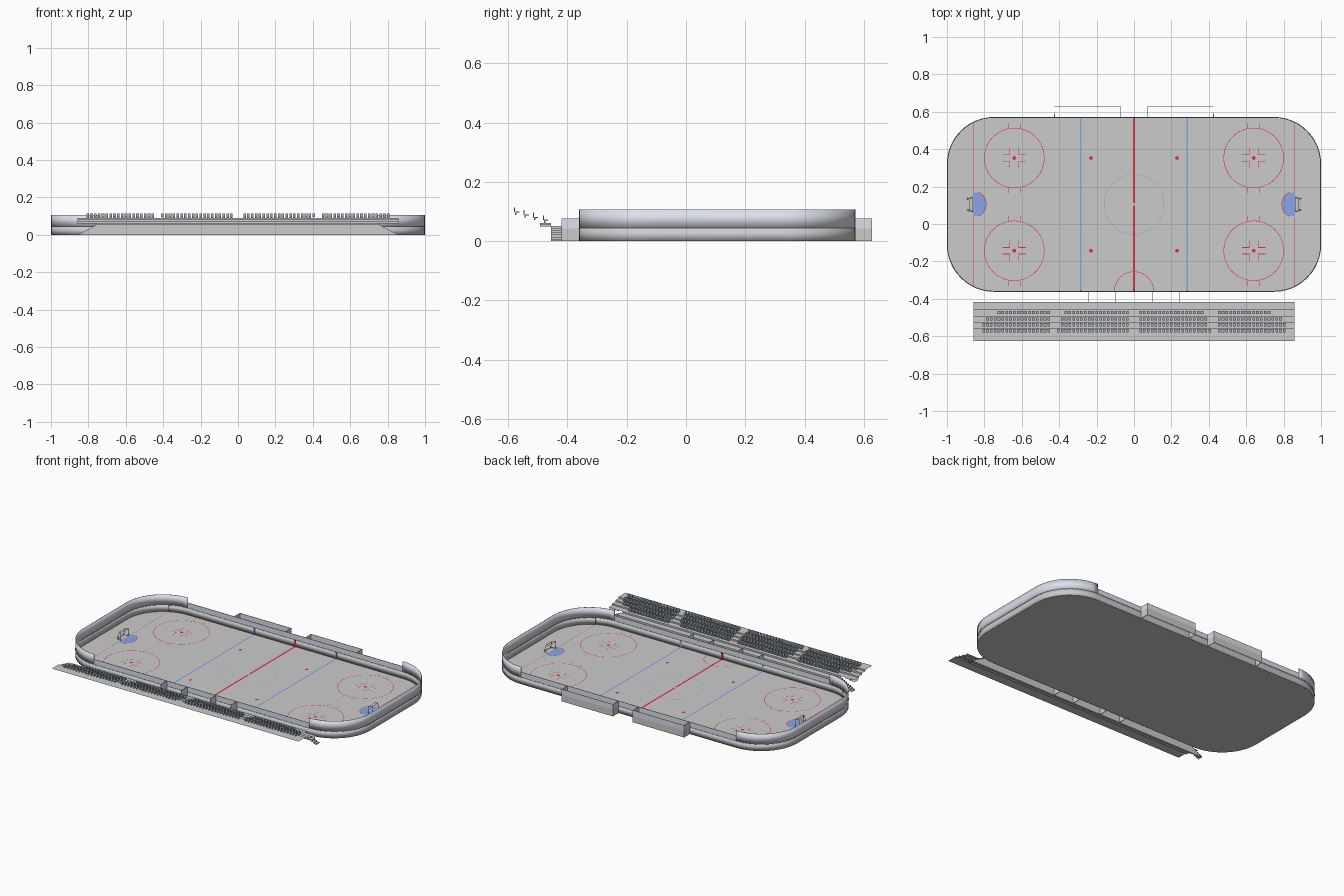
import bpy, bmesh, math
from mathutils import Vector

if "Cube" in bpy.data.objects:
    bpy.data.objects.remove(bpy.data.objects["Cube"])

CY = 0.105            # rink centre in y
HX, HY, R = 0.998, 0.465, 0.25
RAIL, LOW, HIGH = 0.043, 0.076, 0.107


def mat(name, c):
    m = bpy.data.materials.new(name)
    m.diffuse_color = (*c, 1)
    m.use_nodes = True
    m.node_tree.nodes["Principled BSDF"].inputs["Base Color"].default_value = m.diffuse_color
    return m


RED = mat("red_paint", (0.8, 0.03, 0.05))
BLUE = mat("blue_paint", (0.25, 0.38, 0.8))
GLASS = mat("pale_glass", (0.72, 0.75, 0.83))
SEAT = mat("seat_blue_grey", (0.38, 0.47, 0.56))
WHITE = mat("white_paint", (0.95, 0.95, 0.95))


def obj(name, bm, m=None):
    me = bpy.data.meshes.new(name)
    bm.to_mesh(me)
    bm.free()
    ob = bpy.data.objects.new(name, me)
    bpy.context.collection.objects.link(ob)
    if m:
        me.materials.append(m)
    return ob


def strip(name, pts, vec, m=None, thick=0, closed=False, smooth=False):
    """Sheet swept from a path along a vector."""
    bm = bmesh.new()
    a = [bm.verts.new(p) for p in pts]
    b = [bm.verts.new(Vector(p) + Vector(vec)) for p in pts]
    n = len(pts)
    for i in range(n if closed else n - 1):
        j = (i + 1) % n
        f = bm.faces.new((a[i], a[j], b[j], b[i]))
        f.smooth = smooth
    ob = obj(name, bm, m)
    if thick:
        s = ob.modifiers.new("Solidify", 'SOLIDIFY')
        s.thickness, s.offset = thick, 0
    return ob


def poly(name, pts, m=None):
    bm = bmesh.new()
    bm.faces.new([bm.verts.new(p) for p in pts])
    return obj(name, bm, m)


def add_box(bm, c, s):
    r = bmesh.ops.create_cube(bm, size=1)
    for v in r["verts"]:
        v.co = Vector((v.co[i] * s[i] + c[i] for i in range(3)))


def box(name, c, s, m=None):
    bm = bmesh.new()
    add_box(bm, c, s)
    return obj(name, bm, m)


def arc(cx, cy, r, a0, a1, n, z=0):
    return [(cx + r * math.cos(math.radians(a0 + (a1 - a0) * i / n)),
             cy + r * math.sin(math.radians(a0 + (a1 - a0) * i / n)), z) for i in range(n + 1)]


def ring(name, cx, cy, r, m, a0=0, a1=360, w=0.003, z=0.001):
    bm = bmesh.new()
    rows = [[bm.verts.new(p) for p in arc(cx, cy, q, a0, a1, 48, z)] for q in (r - w / 2, r + w / 2)]
    for i in range(48):
        bm.faces.new((rows[0][i], rows[1][i], rows[1][i + 1], rows[0][i + 1]))
    return obj(name, bm, m)


def rect(bm, x0, x1, y0, y1, z=0.001):
    bm.faces.new([bm.verts.new(p) for p in ((x0, y0, z), (x1, y0, z), (x1, y1, z), (x0, y1, z))])


# Ice, boards, rail and glass around the rounded rink
kx, y0, y1 = HX - R, CY - HY, CY + HY
right_end = arc(kx, y0 + R, R, -90, 0, 12) + arc(kx, y1 - R, R, 0, 90, 12)
left_end = [(-x, 2 * CY - y, z) for x, y, z in right_end]
outline = right_end + left_end
at = lambda pts, z: [(p[0], p[1], z) for p in pts]
poly("ice", outline)
strip("boards", outline, (0, 0, RAIL), None, 0.003, True, True)
strip("board_rail", at(outline, RAIL - 0.001), (0, 0, 0.002), BLUE, 0.005, True, True)
for end in (right_end, left_end):
    strip("end_glass", at(end, RAIL), (0, 0, HIGH - RAIL), GLASS, 0.003, smooth=True)
for y in (y0, y1):
    strip("side_glass", [(-kx, y, RAIL), (kx, y, RAIL)], (0, 0, LOW - RAIL), GLASS, 0.003)


# Penalty boxes at the back, bench dividers at the front
def partition(name, pts):
    strip(name + "_boards", at(pts, 0), (0, 0, RAIL), None, 0.003)
    strip(name + "_glass", at(pts, RAIL), (0, 0, LOW - RAIL), GLASS, 0.003)


for s in (-1, 1):
    partition("penalty_box", [(s * 0.07, y1), (s * 0.07, 0.627), (s * 0.425, 0.627), (s * 0.425, y1)])
    for x in (0.1, 0.243):
        partition("bench_divider", [(s * x, y0), (s * x, -0.42)])

# Painted lines across the ice and up the boards
def cross_line(name, x, w, m):
    half = HY
    if abs(x) > kx:
        half = HY - R + math.sqrt(R * R - (abs(x) - kx) ** 2)
    half -= 0.003
    bm = bmesh.new()
    rect(bm, x - w / 2, x + w / 2, CY - half, CY + half)
    for s in (-1, 1):
        add_box(bm, (x, CY + s * half, RAIL / 2), (w, 0.002, RAIL - 0.002))
    obj(name, bm, m)


cross_line("centre_line", 0, 0.011, RED)
for s in (-1, 1):
    cross_line("blue_line", s * 0.285, 0.009, BLUE)
    cross_line("goal_line", s * 0.86, 0.002, RED)
ring("centre_circle", 0, CY, 0.16, BLUE, w=0.002)
poly("centre_dot", arc(0, CY, 0.008, 0, 345, 23, 0.0015), WHITE)
ring("referee_crease", 0, y0, 0.105, RED, 0, 180)

# Face-off spots, circles and hash marks
for sx in (-1, 1):
    for sy in (-1, 1):
        fy = CY + sy * 0.248
        poly("neutral_spot", arc(sx * 0.23, fy, 0.01, 0, 345, 23, 0.001), RED)
        fx = sx * 0.64
        poly("faceoff_spot", arc(fx, fy, 0.01, 0, 345, 23, 0.001), RED)
        ring("faceoff_circle", fx, fy, 0.16, RED)
        bm = bmesh.new()
        for a in (-1, 1):
            for b in (-1, 1):
                for u0, u1, v0, v1 in ((0.022, 0.062, 0.016, 0.019), (0.022, 0.025, 0.019, 0.055),
                                       (0.03, 0.033, 0.161, 0.188)):
                    xs = sorted((fx + a * u0, fx + a * u1))
                    ys = sorted((fy + b * v0, fy + b * v1))
                    rect(bm, *xs, *ys)
        obj("hash_marks", bm, RED)


# Goals with creases
def tube(name, paths, r):
    cu = bpy.data.curves.new(name, 'CURVE')
    cu.dimensions, cu.bevel_depth, cu.bevel_resolution = '3D', r, 1
    for pts in paths:
        sp = cu.splines.new('POLY')
        sp.points.add(len(pts) - 1)
        for p, c in zip(sp.points, pts):
            p.co = (*c, 1)
    ob = bpy.data.objects.new(name, cu)
    bpy.context.collection.objects.link(ob)


for s in (-1, 1):
    crease = arc(0, CY, 0.07, -65, 65, 20, 0.0012)
    poly("goal_crease", [(s * (0.86 - max(x, 0)), y, z) for x, y, z in crease]
         + [(s * 0.86, CY + 0.063, 0.0012), (s * 0.86, CY - 0.063, 0.0012)], BLUE)
    ring("crease_edge", s * 0.86, CY, 0.07, RED, 90 + s * 25, 90 + s * 155, z=0.0016)
    gx, bx, tx, w, h = s * 0.862, s * 0.891, s * 0.878, 0.04, 0.045
    P = lambda x, y, z: (x, CY + y, z)
    tube("goal_frame", [
        [P(gx, -w, 0.002), P(gx, -w, h), P(gx, w, h), P(gx, w, 0.002)],
        [P(gx, -w, 0.002), P(bx, -w * 0.8, 0.002), P(bx, w * 0.8, 0.002), P(gx, w, 0.002)],
        [P(gx, -w, h), P(tx, -w * 0.7, h), P(tx, w * 0.7, h), P(gx, w, h)],
        [P(tx, -w * 0.7, h), P(bx, -w * 0.8, 0.002)],
        [P(tx, w * 0.7, h), P(bx, w * 0.8, 0.002)]], 0.0014)

# Grandstand: front wall, walkway and stepped terraces as thin sheets
W, IN = 0.858, 0.76
poly("stand_front_wall", [(-W, -0.418, 0), (W, -0.418, 0), (IN, -0.418, 0.052), (-IN, -0.418, 0.052)])
strip("walkway", [(-IN, -0.418, 0.052), (-IN, -0.455, 0.052), (-IN, -0.455, 0.062)], (2 * IN, 0, 0))
edges, tops = [-0.455, -0.492, -0.524, -0.556, -0.625], [0.062, 0.071, 0.08, 0.089]
profile = []
for i, z in enumerate(tops):
    profile += [(-W, edges[i], z), (-W, edges[i + 1], z)]
strip("terraces", profile, (2 * W, 0, 0))

# End stairs climbing to the walkway
N = 7
for s in (-1, 1):
    pts = []
    for i in range(N):
        x = W - (W - IN) * i / N
        pts += [(s * x, -0.418, 0.052 * i / N), (s * x, -0.418, 0.052 * (i + 1) / N)]
    pts.append((s * IN, -0.418, 0.052))
    strip("end_stairs", pts, (0, -0.037, 0))
    # short upper flight leading to the first terrace
    up = [(s * x, -0.455, z) for x, z in ((W, 0.05), (0.82, 0.05), (0.82, 0.056), (0.79, 0.056), (0.79, 0.062))]
    strip("upper_stairs", up, (0, -0.037, 0))

# Seats: pan, backrest and foot, repeated along four rows in four blocks
PITCH = 0.0205
blocks = [(-0.82, -0.445, -1), (-0.41, -0.025, -1), (0.025, 0.41, 1), (0.445, 0.82, 1)]
trim = [0.08, 0.022, 0.012, 0.0]
for row, (y, z) in enumerate(zip((-0.474, -0.508, -0.539, -0.571), tops)):
    for k, (x0, x1, side) in enumerate(blocks):
        cut = trim[row] if k in (0, 3) else trim[row] * 0.45
        a, b = (x0 + cut, x1) if side < 0 else (x0, x1 - cut)
        n = int((b - a) / PITCH + 0.3)
        start = a + PITCH / 2 if side > 0 else b - PITCH * (n - 0.5)
        bm = bmesh.new()
        add_box(bm, (0, 0.002, 0.009), (0.014, 0.014, 0.003))
        add_box(bm, (0, -0.007, 0.017), (0.014, 0.003, 0.016))
        add_box(bm, (0, -0.003, 0.004), (0.004, 0.005, 0.008))
        ob = obj("seat_row", bm, SEAT)
        ob.location = (start, y, z)
        m = ob.modifiers.new("Array", 'ARRAY')
        m.count, m.use_relative_offset, m.use_constant_offset = n, False, True
        m.constant_offset_displace = (PITCH, 0, 0)
